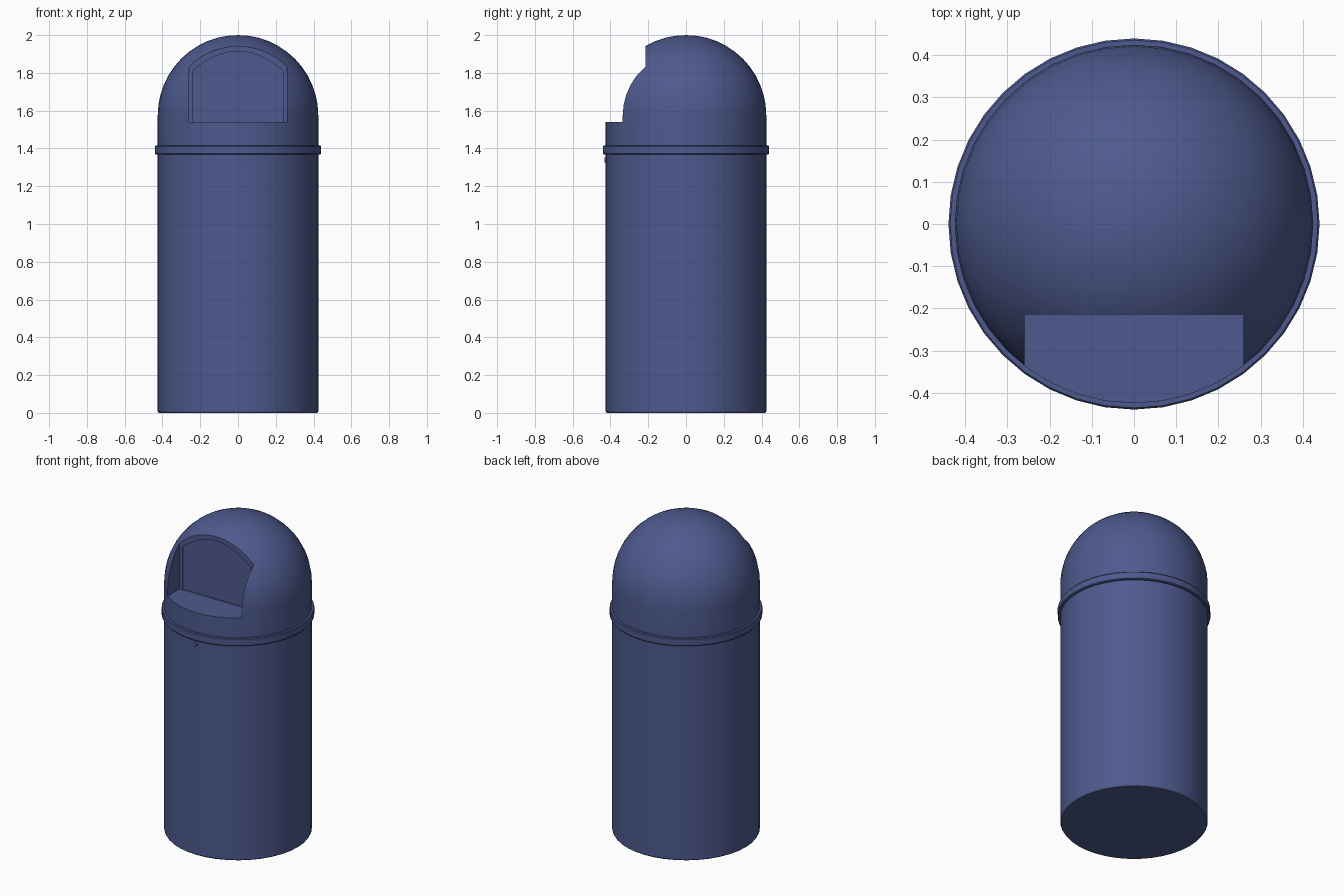
import bpy, bmesh, math

if "Cube" in bpy.data.objects:
    bpy.data.objects.remove(bpy.data.objects["Cube"])

SEG = 40
R = 0.425          # drum and dome radius
DOME_Z = 1.575     # height where the dome starts to curve

blue = bpy.data.materials.new("slate blue")
blue.diffuse_color = (0.076, 0.102, 0.27, 1)
blue.use_nodes = True
blue.node_tree.nodes["Principled BSDF"].inputs["Base Color"].default_value = blue.diffuse_color


def finish(name, bm):
    bmesh.ops.recalc_face_normals(bm, faces=bm.faces)
    mesh = bpy.data.meshes.new(name)
    bm.to_mesh(mesh)
    bm.free()
    mesh.materials.append(blue)
    ob = bpy.data.objects.new(name, mesh)
    bpy.context.collection.objects.link(ob)
    return ob


def lathe(name, profile, closed=False):
    """Spin an (r, z) profile around the z axis."""
    bm = bmesh.new()
    vs = [bm.verts.new((r, 0, z)) for r, z in profile]
    es = [bm.edges.new(p) for p in zip(vs, vs[1:])]
    if closed:
        es.append(bm.edges.new((vs[-1], vs[0])))
    bmesh.ops.spin(bm, geom=vs + es, cent=(0, 0, 0), axis=(0, 0, 1),
                   angle=2 * math.pi, steps=SEG)
    bmesh.ops.remove_doubles(bm, verts=bm.verts, dist=1e-4)
    return finish(name, bm)


def prism(name, outline, y0, y1):
    """Extrude an (x, z) outline from y0 to y1."""
    bm = bmesh.new()
    face = bm.faces.new([bm.verts.new((x, y0, z)) for x, z in outline])
    new = bmesh.ops.extrude_face_region(bm, geom=[face])["geom"]
    for v in new:
        if isinstance(v, bmesh.types.BMVert):
            v.co.y = y1
    return finish(name, bm)


def activate(ob):
    bpy.ops.object.select_all(action="DESELECT")
    ob.select_set(True)
    bpy.context.view_layer.objects.active = ob


def cut(ob, cutter):
    mod = ob.modifiers.new("cut", "BOOLEAN")
    mod.operation, mod.solver, mod.object = "DIFFERENCE", "EXACT", cutter
    activate(ob)
    bpy.ops.object.modifier_apply(modifier=mod.name)
    bpy.data.objects.remove(cutter)


# drum with a small bevel at the foot
drum = lathe("drum", [(0, 0), (0.42, 0), (R, 0.008), (R, 1.38), (0, 1.38)])

# rim band between drum and dome
rim = lathe("rim", [(0.41, 1.367), (0.436, 1.367), (0.44, 1.372), (0.44, 1.41),
                    (0.436, 1.415), (0.41, 1.415)], closed=True)

# domed lid
N = 12
arc = [(R * math.cos(a), DOME_Z + R * math.sin(a))
       for a in (math.pi / 2 * i / N for i in range(N))]
dome = lathe("dome", [(0, 1.39), (R, 1.39)] + arc + [(0, DOME_Z + R)])

# opening cut into the front of the dome
cut(dome, prism("opening_cutter", [(-0.26, 1.54), (0.26, 1.54), (0.26, 2.1), (-0.26, 2.1)],
                -0.6, -0.215))

# shallow arched recess for the flap
half, side_z, top_z = 0.24, 1.81, 1.915
arch = [(half * math.cos(math.pi * i / 12),
         side_z + (top_z - side_z) * (1 - math.cos(math.pi * i / 12) ** 2)) for i in range(13)]
cut(dome, prism("flap_cutter", [(-half, 1.541), (half, 1.541)] + arch, -0.25, -0.207))

# lock below the rim
lock = prism("lock", [(0.013 * math.cos(math.pi * i / 6), 1.338 + 0.013 * math.sin(math.pi * i / 6))
                      for i in range(12)], -0.432, -0.41)

for ob in (drum, rim, dome, lock):
    activate(ob)
    bpy.ops.object.shade_smooth_by_angle(angle=math.radians(30))
